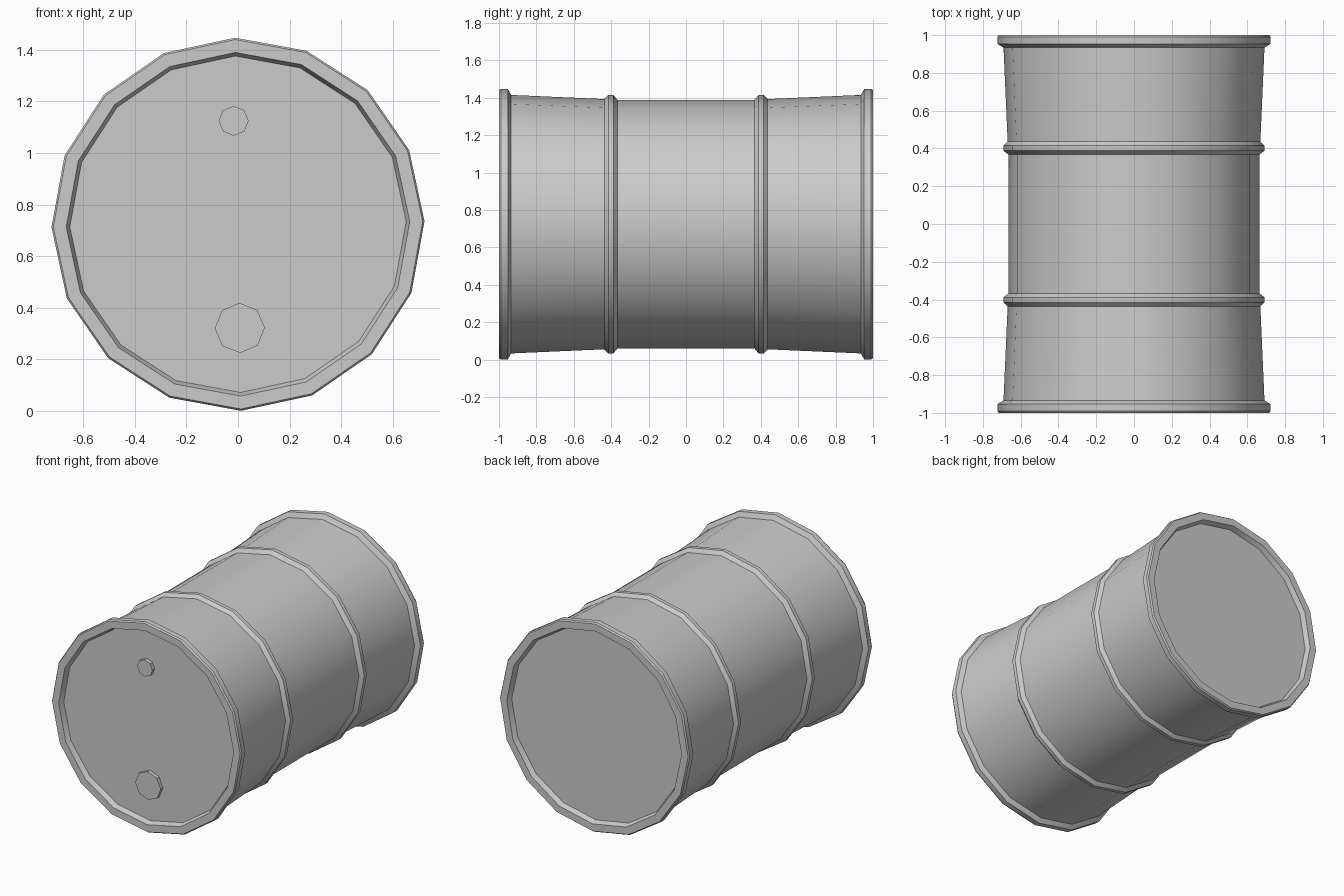
import bpy, bmesh
from math import sin, cos, pi, radians

if "Cube" in bpy.data.objects:
    bpy.data.objects.remove(bpy.data.objects["Cube"])

CZ = 0.724            # height of the barrel axis
TILT = radians(0.9)   # slight roll of the whole drum


def lathe(name, profile, sides, cx, cz):
    """Revolve (radius, y) points about a y-parallel axis and cap both ends."""
    bm = bmesh.new()
    rings = []
    for r, y in profile:
        ring = []
        for i in range(sides):
            a = 2 * pi * i / sides + TILT
            ring.append(bm.verts.new((cx + r * cos(a), y, cz + r * sin(a))))
        rings.append(ring)
    for a, b in zip(rings, rings[1:]):
        for i in range(sides):
            j = (i + 1) % sides
            bm.faces.new((a[i], a[j], b[j], b[i]))
    bm.faces.new(rings[0])
    bm.faces.new(rings[-1])
    bmesh.ops.recalc_face_normals(bm, faces=bm.faces)
    me = bpy.data.meshes.new(name)
    bm.to_mesh(me)
    bm.free()
    ob = bpy.data.objects.new(name, me)
    bpy.context.collection.objects.link(ob)
    bpy.ops.object.select_all(action='DESELECT')
    ob.select_set(True)
    bpy.context.view_layer.objects.active = ob
    bpy.ops.object.shade_smooth_by_angle(angle=radians(30))
    return ob


# Drum: half profile from recessed lid, over the rim, to the inner side of a hoop
half = [
    (0.652, 0.965), (0.666, 1.0),                   # lid recess
    (0.716, 1.0), (0.723, 0.99),                    # rim face
    (0.723, 0.953), (0.697, 0.938), (0.691, 0.935), # rim back
    (0.669, 0.437),                                 # tapered wall
    (0.691, 0.415), (0.691, 0.388), (0.665, 0.367), # hoop
]
profile = [(r, -y) for r, y in half] + half[::-1]
lathe("drum_body", profile, 16, 0, CZ)

# Screw caps on the front lid
lathe("small_cap", [(0.058, -0.96), (0.058, -0.99)], 8, -0.017, 1.125)
lathe("large_cap", [(0.097, -0.96), (0.097, -0.99)], 8, 0.007, 0.322)
